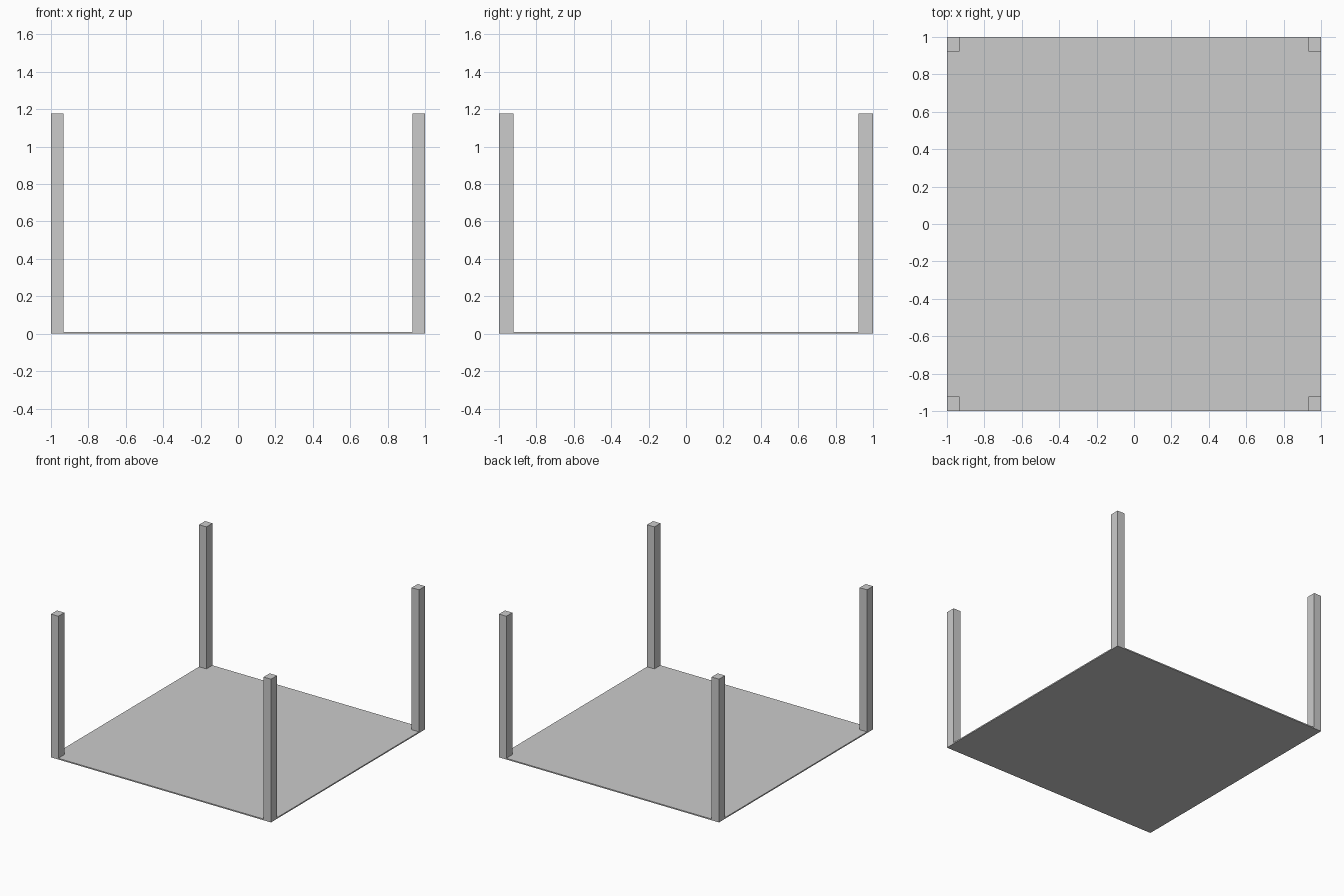
import bpy
import bmesh
from mathutils import Matrix, Vector

if "Cube" in bpy.data.objects:
    bpy.data.objects.remove(bpy.data.objects["Cube"])

PLATE_T = 0.01          # plate thickness
POST_X, POST_Y = 0.067, 0.078
HEIGHT = 1.177


def box(name, lo, hi):
    """Axis-aligned box between two corners."""
    lo, hi = Vector(lo), Vector(hi)
    bm = bmesh.new()
    bmesh.ops.create_cube(bm, size=1, matrix=Matrix.Diagonal((*(hi - lo), 1)))
    mesh = bpy.data.meshes.new(name)
    bm.to_mesh(mesh)
    bm.free()
    obj = bpy.data.objects.new(name, mesh)
    obj.location = (lo + hi) / 2
    bpy.context.collection.objects.link(obj)
    return obj


# Thin square base plate
box("base_plate", (-1, -1, 0), (1, 1, PLATE_T))

# Four corner posts standing on the plate, flush with its edges
for side, sx in (("left", -1), ("right", 1)):
    for end, sy in (("front", -1), ("back", 1)):
        cx, cy = sx * (1 - POST_X / 2), sy * (1 - POST_Y / 2)
        box(f"{end}_{side}_post",
            (cx - POST_X / 2, cy - POST_Y / 2, PLATE_T),
            (cx + POST_X / 2, cy + POST_Y / 2, HEIGHT))
